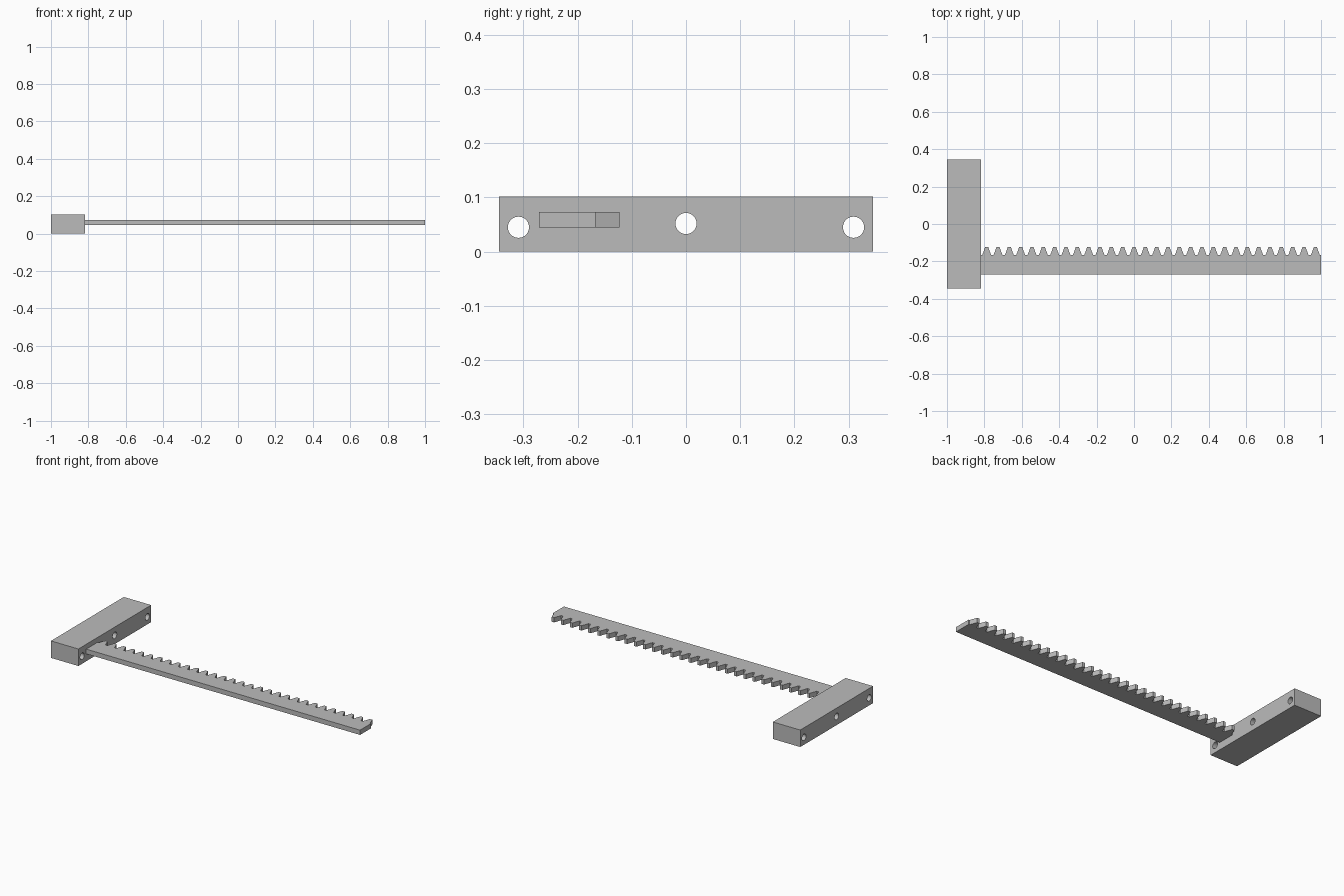
import bpy, bmesh, math
from mathutils import Matrix

cube = bpy.data.objects.get("Cube")
if cube:
    bpy.data.objects.remove(cube, do_unlink=True)

grey = bpy.data.materials.new("plain grey")
grey.use_nodes = True
colour = (0.5, 0.5, 0.5, 1)
grey.diffuse_color = colour
grey.node_tree.nodes["Principled BSDF"].inputs["Base Color"].default_value = colour


def add_object(name, bm):
    bmesh.ops.recalc_face_normals(bm, faces=bm.faces)
    mesh = bpy.data.meshes.new(name)
    bm.to_mesh(mesh)
    bm.free()
    mesh.materials.append(grey)
    obj = bpy.data.objects.new(name, mesh)
    bpy.context.collection.objects.link(obj)
    return obj


JOINT = -0.818          # where the rack meets the mounting block

# Mounting block
BLOCK_HALF, BLOCK_HEIGHT = 0.345, 0.102
bm = bmesh.new()
bmesh.ops.create_cube(bm, size=1)
bmesh.ops.scale(bm, vec=(JOINT + 1, 2 * BLOCK_HALF, BLOCK_HEIGHT), verts=bm.verts)
bmesh.ops.translate(bm, vec=((JOINT - 1) / 2, 0, BLOCK_HEIGHT / 2), verts=bm.verts)
block = add_object("mounting_block", bm)

# Screw holes running along x through the block
bm = bmesh.new()
for y, z in ((-0.309, 0.045), (0, 0.052), (0.309, 0.045)):
    place = Matrix.Translation((-0.9, y, z)) @ Matrix.Rotation(math.pi / 2, 4, "Y")
    bmesh.ops.create_cone(bm, cap_ends=True, segments=40, radius1=0.0195,
                          radius2=0.0195, depth=0.4, matrix=place)
cutter = add_object("hole_cutter", bm)
cutter.hide_render = True
cutter.hide_viewport = True
cutter.display_type = "WIRE"
holes = block.modifiers.new("screw holes", "BOOLEAN")
holes.operation = "DIFFERENCE"
holes.solver = "EXACT"
holes.object = cutter

# Toothed rack: straight-sided tooth profile, extruded upward
TEETH = 30
BACK, ROOT, TIP = -0.271, -0.167, -0.123
BOTTOM, THICKNESS = 0.0445, 0.0285
pitch = (1 - JOINT) / TEETH
root_half, tip_half = pitch * 0.395, pitch * 0.135

outline = [(1, BACK), (1, ROOT)]
for i in reversed(range(TEETH)):
    centre = JOINT + (i + 0.5) * pitch
    outline += [(centre + root_half, ROOT), (centre + tip_half, TIP),
                (centre - tip_half, TIP), (centre - root_half, ROOT)]
outline += [(JOINT, ROOT), (JOINT, BACK)]

bm = bmesh.new()
base = bm.faces.new([bm.verts.new((x, y, BOTTOM)) for x, y in outline])
raised = bmesh.ops.extrude_face_region(bm, geom=[base], use_keep_orig=True)
top = [v for v in raised["geom"] if isinstance(v, bmesh.types.BMVert)]
bmesh.ops.translate(bm, vec=(0, 0, THICKNESS), verts=top)
add_object("toothed_rack", bm)
